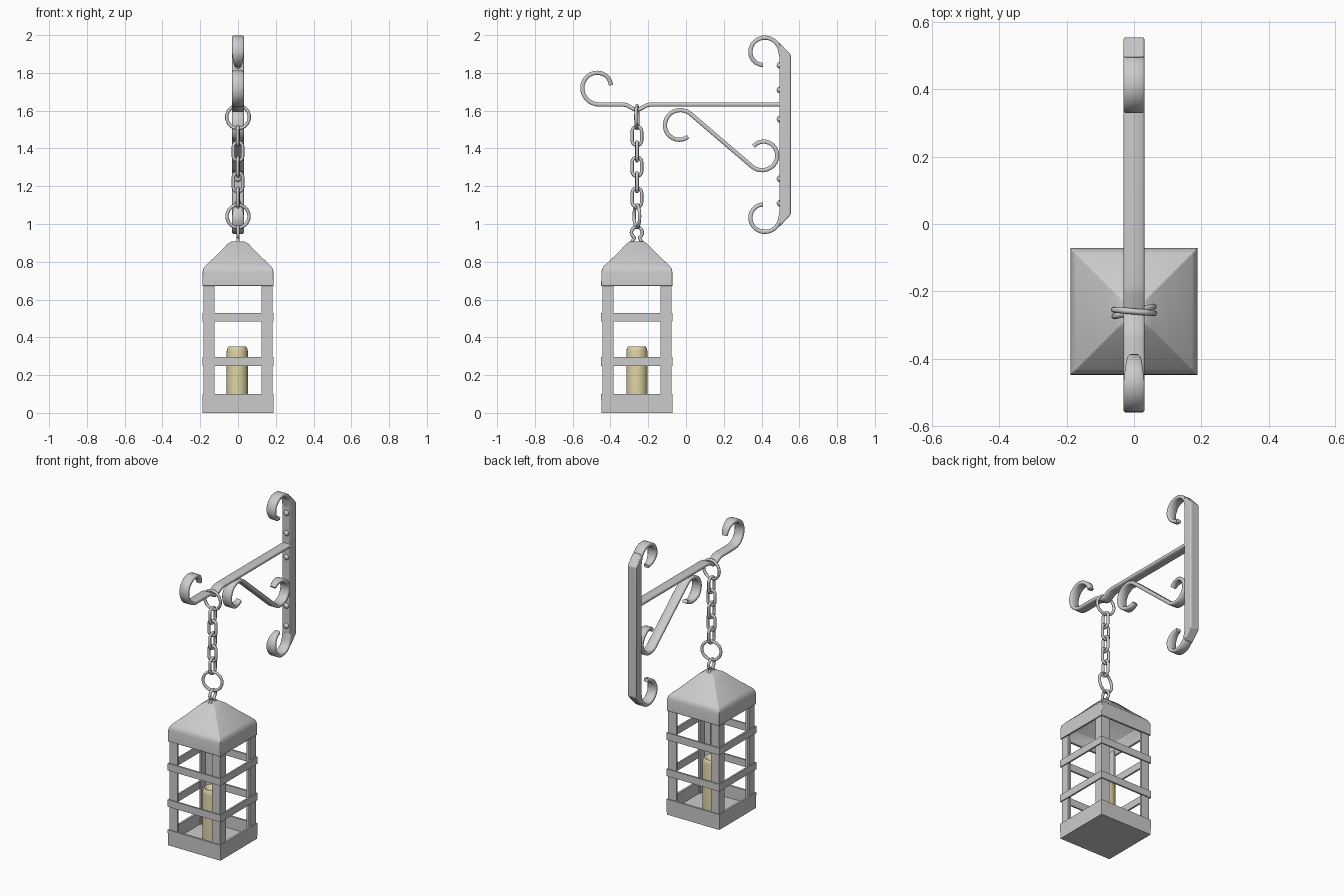
import bpy, bmesh
from math import sin, cos, pi, radians
from mathutils import Vector

if "Cube" in bpy.data.objects:
    bpy.data.objects.remove(bpy.data.objects["Cube"])

CY = -0.26      # lantern and chain centre line (y)
W = 0.031       # half width of the flat iron


def finish(bm, name, angle=35, loc=(0, 0, 0), bevel=0):
    bmesh.ops.recalc_face_normals(bm, faces=bm.faces)
    me = bpy.data.meshes.new(name)
    bm.to_mesh(me)
    bm.free()
    ob = bpy.data.objects.new(name, me)
    bpy.context.collection.objects.link(ob)
    ob.location = loc
    if bevel:
        mod = ob.modifiers.new("Bevel", 'BEVEL')
        mod.width, mod.segments = bevel, 2
    bpy.ops.object.select_all(action='DESELECT')
    ob.select_set(True)
    bpy.context.view_layer.objects.active = ob
    bpy.ops.object.shade_smooth_by_angle(angle=radians(angle))
    return ob


def skin(bm, rings, closed=False, caps=True):
    """Bridge rings of points with quads."""
    rv = [[bm.verts.new(p) for p in r] for r in rings]
    n = len(rv[0])
    pairs = list(zip(rv, rv[1:])) + ([(rv[-1], rv[0])] if closed else [])
    for a, b in pairs:
        for i in range(n):
            j = (i + 1) % n
            bm.faces.new((a[i], a[j], b[j], b[i]))
    if caps and not closed:
        bm.faces.new(rv[0])
        bm.faces.new(rv[-1])


def square_loft(name, profile, closed=False, angle=35, bevel=0):
    """Square rings from (half width, z) pairs around the lantern axis."""
    bm = bmesh.new()
    skin(bm, [[(sx * h, sy * h, z) for sx, sy in ((-1, -1), (1, -1), (1, 1), (-1, 1))]
              for h, z in profile], closed)
    return finish(bm, name, angle, (0, CY, 0), bevel)


def arc(cy, cz, r0, r1, a0, a1, n=28):
    """Spiral arc in the yz plane."""
    out = []
    for i in range(n + 1):
        t = i / n
        a, r = radians(a0 + (a1 - a0) * t), r0 + (r1 - r0) * t
        out.append((cy + r * cos(a), cz + r * sin(a)))
    return out


def ribbon(name, path, taper_start=False, taper_end=True, t=0.011):
    """Sweep a flat rounded bar along a yz path, narrowing at curled tips."""
    pts = [Vector(p) for p in path]
    n = len(pts)
    rings = []
    for i, p in enumerate(pts):
        d = (pts[min(i + 1, n - 1)] - pts[max(i - 1, 0)]).normalized()
        nrm = Vector((-d.y, d.x))
        w = W
        for on, k in ((taper_start, i), (taper_end, n - 1 - i)):
            if on and k < 9:
                w = W * (0.55 + 0.45 * k / 9)
        b = 0.005
        sec = ((-w, b - t), (b - w, -t), (w - b, -t), (w, b - t),
               (w, t - b), (w - b, t), (b - w, t), (-w, t - b))
        rings.append([(x, p.x + nrm.x * s, p.y + nrm.y * s) for x, s in sec])
    bm = bmesh.new()
    skin(bm, rings)
    return finish(bm, name, 50)


def tube(name, pts, radius, cyclic, loc, turn=0):
    """Round wire along an xz path, turned about z."""
    cu = bpy.data.curves.new(name, 'CURVE')
    cu.dimensions = '3D'
    cu.bevel_depth, cu.bevel_resolution, cu.use_fill_caps = radius, 2, True
    sp = cu.splines.new('POLY')
    sp.points.add(len(pts) - 1)
    for q, (x, z) in zip(sp.points, pts):
        q.co = (x, 0, z, 1)
    sp.use_cyclic_u = cyclic
    ob = bpy.data.objects.new(name, cu)
    bpy.context.collection.objects.link(ob)
    ob.location, ob.rotation_euler.z = loc, radians(turn)
    return ob


def prism(name, outline, offset, loc=(0, 0, 0), bevel=0):
    """Extrude a flat outline by an offset vector."""
    bm = bmesh.new()
    skin(bm, [outline, [tuple(Vector(p) + Vector(offset)) for p in outline]])
    return finish(bm, name, 35, loc, bevel)


# Wall bar with slanted ends, and its rivets
bar = [(-W, y, z) for y, z in ((0.495, 0.985), (0.555, 1.05), (0.555, 1.895), (0.495, 1.96))]
prism("wall_bar", bar, (2 * W, 0, 0), bevel=0.006)
for i, z in enumerate((1.84, 1.71, 1.555, 1.24, 1.11)):
    bm = bmesh.new()
    bmesh.ops.create_uvsphere(bm, u_segments=16, v_segments=10, radius=0.018)
    finish(bm, f"rivet_{i}", 60, (0, 0.498, z))

# Scrolls at both ends of the wall bar
scroll = [(0.505, 1.885)] + arc(0.413, 1.907, 0.086, 0.065, 10, 265)
ribbon("top_scroll", scroll)
ribbon("bottom_scroll", [(y, 2.945 - z) for y, z in scroll])

# Horizontal arm with a hanging notch and curled tip
ribbon("arm", [(0.51, 1.633), (0.2, 1.633), (-0.18, 1.633), (-0.205, 1.63), (-0.245, 1.608),
               (-0.26, 1.605), (-0.275, 1.608), (-0.315, 1.63), (-0.34, 1.633)]
       + arc(-0.465, 1.725, 0.092, 0.068, 270, 8))

# Diagonal S-shaped brace
ribbon("brace", arc(-0.033, 1.52, 0.072, 0.085, 307, 50)
       + arc(0.407, 1.367, 0.085, 0.066, 230, 498), taper_start=True)

# Chain: two rings with alternating links between them
circle = [(0.06 * cos(i * pi / 16), 0.06 * sin(i * pi / 16)) for i in range(32)]
tube("top_ring", circle, 0.009, True, (0, CY, 1.566), -5)
tube("bottom_ring", circle, 0.009, True, (0, CY, 1.041), 14)
link = [(0.025 * cos(i * pi / 8), 0.025 * sin(i * pi / 8) + s)
        for s, k in ((0.025, 0), (-0.025, 8)) for i in range(k, k + 9)]
for i in range(5):
    tube(f"chain_link_{i}", link, 0.009, True, (0, CY, 1.466 - 0.0815 * i), 86 if i % 2 == 0 else 4)

# Eye loop on top of the roof
eye = [(-0.03, 0.9), (-0.014, 0.925)] + arc(0, 0.955, 0.029, 0.029, 240, -60, 20) + [(0.014, 0.925), (0.03, 0.9)]
tube("roof_eye", eye, 0.009, False, (0, CY, 0), 90)

# Hollow roof
square_loft("roof", [(0.03, 0.892), (0.172, 0.755), (0.176, 0.672), (0.189, 0.672), (0.188, 0.745),
                     (0.184, 0.763), (0.172, 0.78), (0.11, 0.838), (0.055, 0.895), (0.035, 0.908)],
            angle=65, bevel=0.003)

# Base tray and the two bands
square_loft("base_tray", [(0.188, 0), (0.189, 0.1), (0.176, 0.1), (0.176, 0.02)])
for name, z in (("lower_band", 0.249), ("upper_band", 0.484)):
    square_loft(name, [(0.189, z), (0.189, z + 0.046), (0.178, z + 0.046), (0.178, z)], closed=True)

# Angle-iron corner posts
a, b, c = 0.182, 0.124, 0.169
for name, sx, sy in (("front_left_post", -1, -1), ("front_right_post", 1, -1),
                     ("back_left_post", -1, 1), ("back_right_post", 1, 1)):
    ell = [(sx * x, sy * y, 0.015) for x, y in ((a, a), (b, a), (b, c), (c, c), (c, b), (a, b))]
    prism(name, ell, (0, 0, 0.69), (0, CY, 0))

# Candle with a dished top
bm = bmesh.new()
prof = [(0.056, 0.02), (0.056, 0.325), (0.053, 0.342), (0.046, 0.352), (0.039, 0.348), (0.028, 0.335), (0.008, 0.332)]
skin(bm, [[(r * cos(i * pi / 12), r * sin(i * pi / 12), z) for i in range(24)] for r, z in prof])
candle = finish(bm, "candle", 50, (-0.004, CY, 0))
wax = bpy.data.materials.new("wax")
wax.diffuse_color = (0.72, 0.64, 0.36, 1)
wax.use_nodes = True
wax.node_tree.nodes["Principled BSDF"].inputs["Base Color"].default_value = wax.diffuse_color
candle.data.materials.append(wax)
